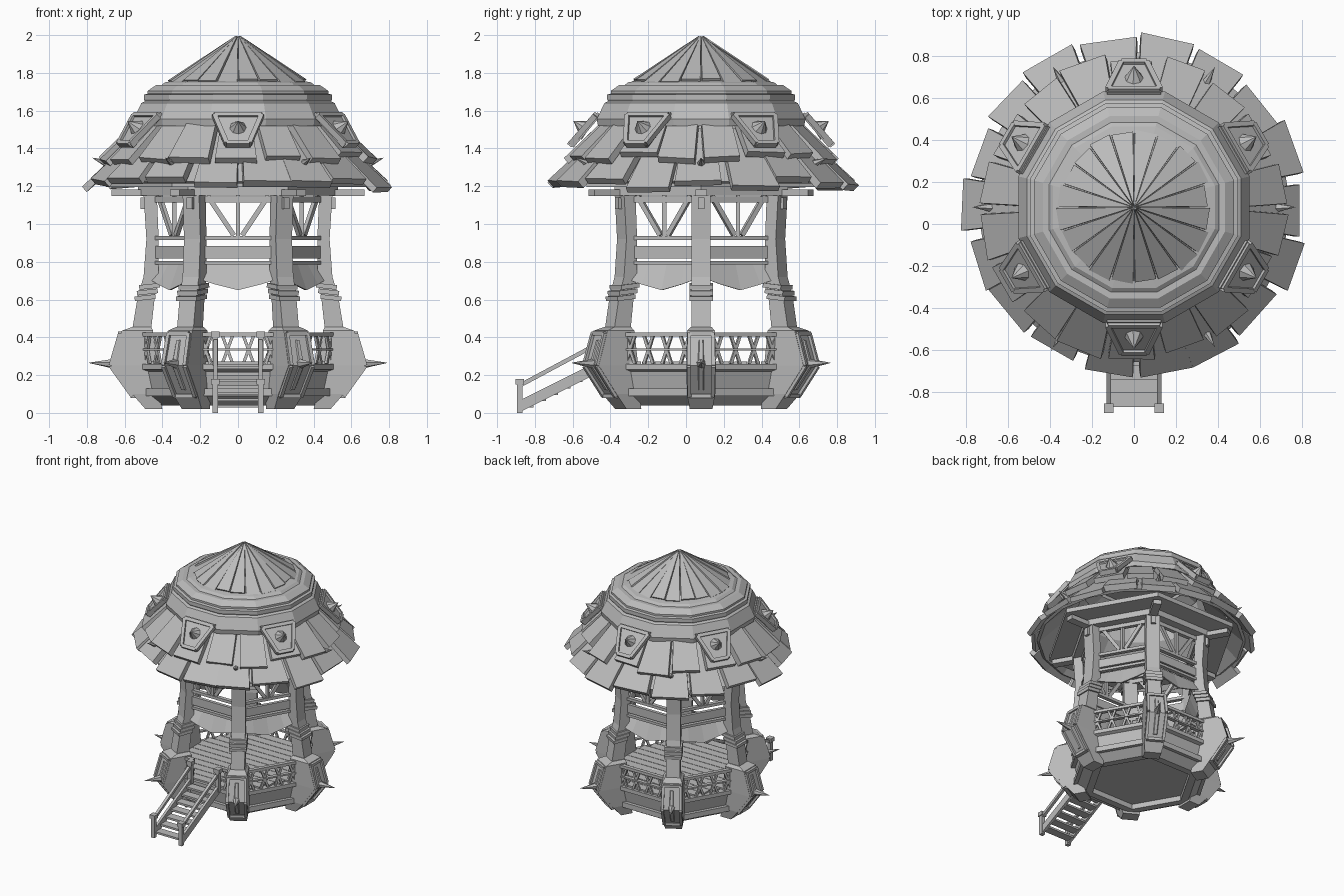
import bpy, bmesh, random
from math import sin, cos, radians, pi
from mathutils import Vector

random.seed(4)
cube = bpy.data.objects.get("Cube")
if cube:
    bpy.data.objects.remove(cube, do_unlink=True)

CENTRE_Y = 0.08
stone = bpy.data.materials.new("plain_grey")
stone.use_nodes = True
GREY = (0.5, 0.5, 0.5, 1)
stone.diffuse_color = GREY
stone.node_tree.nodes["Principled BSDF"].inputs["Base Color"].default_value = GREY


def P(deg, r, z, t=0.0):
    """Point at an angle and radius from the tower axis, shifted sideways by t."""
    a = radians(deg)
    return Vector((r * cos(a) - t * sin(a), CENTRE_Y + r * sin(a) + t * cos(a), z))


def side(k, t, r, z):
    """Point along side k of a hexagon with corners at the posts."""
    return P(60 * k, r, z).lerp(P(60 * k + 60, r, z), t)


def loft(bm, rings, loop=False):
    """Skin rings of points; cap the ends, or join last to first."""
    vs = [[bm.verts.new(p) for p in ring] for ring in rings]
    n = len(vs[0])
    pairs = list(zip(vs, vs[1:])) + ([(vs[-1], vs[0])] if loop else [])
    for lo, hi in pairs:
        for i in range(n):
            j = (i + 1) % n
            bm.faces.new((lo[i], lo[j], hi[j], hi[i]))
    if not loop:
        bm.faces.new(vs[0])
        bm.faces.new(vs[-1])


def lathe(bm, profile, n, turn=0, loop=False):
    loft(bm, [[P(turn + 360 * i / n, r, z) for i in range(n)] for r, z in profile], loop)


def beam(bm, p, q, w, h, up=(0, 0, 1)):
    """Rectangular bar from p to q, w wide and h high."""
    p, q = Vector(p), Vector(q)
    d = (q - p).normalized()
    s = d.cross(Vector(up))
    if s.length < 0.01:
        s = d.cross(Vector((0, 1, 0)))
    s.normalize()
    u = s.cross(d)
    corners = [s * w / 2 * a + u * h / 2 * b for a, b in ((-1, -1), (1, -1), (1, 1), (-1, 1))]
    loft(bm, [[e + c for c in corners] for e in (p, q)])


def spike(bm, base, tip, r, n=8):
    d = (tip - base).normalized()
    s = d.orthogonal().normalized()
    u = d.cross(s)
    ring = [s * cos(2 * pi * i / n) + u * sin(2 * pi * i / n) for i in range(n)]
    loft(bm, [[base + v * r for v in ring], [tip + v * 0.001 for v in ring]])


def slab(bm, deg, top, end, w0, w1, th, chip0=0.0, chip1=0.0):
    """Sloping plate from (r, z) top to (r, z) end; w0, w1 are half widths."""
    dr, dz = end[0] - top[0], end[1] - top[1]
    length = (dr * dr + dz * dz) ** 0.5
    nr, nz = -dz / length * th, dr / length * th
    rings = []
    for o in (0, 1):
        def at(f, t):
            return P(deg, top[0] + dr * f + nr * o, top[1] + dz * f + nz * o, t)
        rings.append([at(0, -w0), at(0, w0), at(1 - chip1, w1), at(1 - chip0, -w1)])
    loft(bm, rings)


def finish(name, bm):
    bmesh.ops.recalc_face_normals(bm, faces=bm.faces)
    mesh = bpy.data.meshes.new(name)
    bm.to_mesh(mesh)
    bm.free()
    mesh.materials.append(stone)
    obj = bpy.data.objects.new(name, mesh)
    bpy.context.scene.collection.objects.link(obj)


# Hexagonal platform with stepped trim and a recessed underside
bm = bmesh.new()
lathe(bm, [(0.37, 0.08), (0.37, 0.04), (0.43, 0.04), (0.50, 0.09), (0.53, 0.09), (0.53, 0.13),
           (0.50, 0.13), (0.52, 0.22), (0.55, 0.23), (0.55, 0.26), (0.48, 0.26)], 6)
finish("platform", bm)

# Floor planks clipped to the hexagon
bm = bmesh.new()
for i in range(-6, 7):
    y = i * 0.07
    half = 0.51 - abs(y) * 0.577
    beam(bm, (-half, CENTRE_Y + y, 0.262), (half, CENTRE_Y + y, 0.262), 0.066, 0.02)
finish("floor_planks", bm)

# Six posts, each with a heavy foot, framed panel, spike, bands and roof bracket
posts, feet, frames, spikes, bands, brackets, rafters = [bmesh.new() for _ in range(7)]
FOOT = [(0.40, 0.49, 0.06, 0.02), (0.42, 0.56, 0.075, 0.1), (0.43, 0.67, 0.078, 0.25),
        (0.45, 0.615, 0.074, 0.435), (0.46, 0.56, 0.055, 0.455)]
SHAFT = [(0.46, 0.56, 0.05, 0.44), (0.44, 0.53, 0.05, 0.62), (0.42, 0.50, 0.05, 0.72),
         (0.42, 0.485, 0.05, 0.92), (0.43, 0.50, 0.05, 1.16)]
PANEL = [(0.555, 0.062, 0.09), (0.67, 0.066, 0.25), (0.62, 0.062, 0.42)]
for k in range(6):
    a = 60 * k
    for bm, rows in ((feet, FOOT), (posts, SHAFT)):
        loft(bm, [[P(a, r0, z, -w), P(a, r1, z, -w), P(a, r1, z, w), P(a, r0, z, w)] for r0, r1, w, z in rows])
    out = P(a, 1, 0) - P(a, 0, 0)
    for (r0, w0, z0), (r1, w1, z1) in zip(PANEL, PANEL[1:]):
        for s in (-1, 1):
            beam(frames, P(a, r0, z0, s * w0), P(a, r1, z1, s * w1), 0.02, 0.03, out)
    for r, w, z in (PANEL[0], PANEL[2]):
        beam(frames, P(a, r, z, -w), P(a, r, z, w), 0.02, 0.03, out)
    # Raised ridge inside the panel
    loft(frames, [[P(a, r - 0.02, z, -w), P(a, r + 0.012, z, -w / 3), P(a, r + 0.012, z, w / 3), P(a, r - 0.02, z, w)]
                  for r, w, z in ((0.57, 0.03, 0.12), (0.665, 0.035, 0.25), (0.625, 0.025, 0.385))])
    spike(spikes, P(a, 0.65, 0.26), P(a, 0.79, 0.265), 0.028, 6)
    for z in (0.61, 0.64, 0.67):
        r = 0.48 - (z - 0.64) * 0.4
        beam(bands, P(a, r - 0.055, z + 0.006), P(a, r + 0.055, z - 0.006), 0.125, 0.024)
    beam(brackets, P(a, 0.40, 1.165), P(a, 0.67, 1.165), 0.06, 0.035)
    beam(brackets, P(a, 0.45, 1.11), P(a, 0.515, 1.11), 0.035, 0.06)
    spike(rafters, P(a, 0.64, 1.30), P(a, 0.77, 1.35), 0.035, 6)
for name, bm in (("post_shafts", posts), ("post_feet", feet), ("foot_panels", frames), ("foot_spikes", spikes),
                 ("post_bands", bands), ("roof_brackets", brackets), ("roof_spikes", rafters)):
    finish(name, bm)

# Railing on five sides, with short stubs beside the stair opening
bm = bmesh.new()
for k in range(6):
    spans = [(0.08, 0.27), (0.73, 0.92)] if k == 4 else [(0.08, 0.92)]
    for t0, t1 in spans:
        for z, h in ((0.415, 0.022), (0.335, 0.012)):
            beam(bm, side(k, t0, 0.53, z), side(k, t1, 0.53, z), 0.03, h)
        n = 1 if k == 4 else 4
        for i in range(n):
            u, v = [t0 + (t1 - t0) * (i + f) / n for f in (0.25, 0.75)]
            beam(bm, side(k, u, 0.53, 0.26), side(k, v, 0.53, 0.41), 0.014, 0.016)
            beam(bm, side(k, v, 0.53, 0.26), side(k, u, 0.53, 0.41), 0.014, 0.016)
finish("railing", bm)

# Stairs: treads, stringers, newel posts and handrails
bm = bmesh.new()
for i in range(7):
    f = i / 6
    y, z = -0.84 + 0.39 * f, 0.035 + 0.205 * f
    beam(bm, (-0.11, y, z), (0.11, y, z), 0.066, 0.015)
for x in (-0.12, 0.12):
    beam(bm, (x, -0.88, 0.035), (x, -0.42, 0.265), 0.02, 0.055)
    beam(bm, (x, -0.88, 0.145), (x, -0.44, 0.38), 0.022, 0.022)
    for y, z in ((-0.88, 0.0), (-0.42, 0.25)):
        beam(bm, (x, y, z), (x, y, z + 0.155), 0.03, 0.03)
        beam(bm, (x, y, z + 0.15), (x, y, z + 0.18), 0.045, 0.045)
finish("stairs", bm)

# Upper wall boards and V braces between the posts
bm = bmesh.new()
for k in range(6):
    for z, w, h in ((0.925, 0.03, 0.022), (0.85, 0.025, 0.065), (0.795, 0.03, 0.02), (1.13, 0.03, 0.03)):
        beam(bm, side(k, 0, 0.45, z), side(k, 1, 0.45, z), w, h)
    beam(bm, side(k, 0.5, 0.45, 0.93), side(k, 0.5, 0.45, 1.17), 0.022, 0.022)
    for s in (-1, 1):
        beam(bm, side(k, 0.5 + 0.05 * s, 0.45, 0.94), side(k, 0.5 + 0.36 * s, 0.45, 1.15), 0.022, 0.026)
finish("upper_framing", bm)

# Sagging skirt panels below the boards, flared outward
bm = bmesh.new()
for k in range(6):
    rings = []
    for t, low in ((0.02, 0.715), (0.25, 0.68), (0.5, 0.65), (0.75, 0.68), (0.98, 0.715)):
        rings.append([side(k, t, 0.42, 0.79), side(k, t, 0.485, low), side(k, t, 0.47, low), side(k, t, 0.405, 0.79)])
    loft(bm, rings)
finish("sagging_panels", bm)

# Stepped hexagonal wall plate and inner roof shell
bm = bmesh.new()
lathe(bm, [(0.42, 1.15), (0.53, 1.15), (0.53, 1.195), (0.70, 1.195), (0.70, 1.23), (0.42, 1.23)], 6, loop=True)
finish("wall_plate", bm)
bm = bmesh.new()
lathe(bm, [(0.75, 1.225), (0.48, 1.485), (0.44, 1.64), (0.42, 1.63), (0.46, 1.47), (0.73, 1.215)], 18, loop=True)
finish("roof_shell", bm)

# Two overlapping rows of uneven roof tiles
COUNT = 18
for name, top, end, w0, w1, shift in (
        ("lower_tiles", (0.47, 1.48), (0.785, 1.185), 0.078, 0.130, 0),
        ("upper_tiles", (0.48, 1.53), (0.695, 1.325), 0.078, 0.110, 0.5)):
    bm = bmesh.new()
    for i in range(COUNT):
        jitter = random.uniform(-0.025, 0.02)
        slab(bm, 360 * (i + shift) / COUNT + random.uniform(-1.5, 1.5), top,
             (end[0] + jitter, end[1] - jitter), w0, w1 + random.uniform(-0.015, 0.008),
             random.uniform(0.034, 0.048), random.uniform(0, 0.06), random.uniform(0, 0.06))
    finish(name, bm)

# Twelve-sided collar with a flared skirt above the tiles
bm = bmesh.new()
lathe(bm, [(0.565, 1.52), (0.572, 1.555), (0.53, 1.64), (0.51, 1.65), (0.515, 1.66), (0.515, 1.685),
           (0.495, 1.69), (0.495, 1.705), (0.45, 1.735), (0.42, 1.735), (0.40, 1.75), (0.34, 1.76),
           (0.34, 1.70), (0.46, 1.62), (0.52, 1.53)], 12, 15, loop=True)
finish("roof_collar", bm)

# Six framed plaques with studs
plaques, studs = bmesh.new(), bmesh.new()
for k in range(6):
    a = 30 + 60 * k
    slab(plaques, a, (0.53, 1.575), (0.675, 1.405), 0.13, 0.065, 0.025)
    normal = P(a, 0.77, 0.64) - P(a, 0, 0)
    rim = [P(a, 0.56, 1.575, -0.125), P(a, 0.56, 1.575, 0.125), P(a, 0.69, 1.425, 0.06), P(a, 0.69, 1.425, -0.06)]
    for p, q in zip(rim, rim[1:] + rim[:1]):
        beam(plaques, p, q, 0.025, 0.03, normal)
    spike(studs, P(a, 0.60, 1.495), P(a, 0.675, 1.545), 0.06)
finish("roof_plaques", plaques)
finish("plaque_studs", studs)

# Pointed cap of narrow radiating planks over a plain cone
bm = bmesh.new()
lathe(bm, [(0.39, 1.725), (0.002, 1.985)], 20)
finish("cap_cone", bm)
bm = bmesh.new()
for i in range(20):
    f = random.uniform(0.86, 0.97)
    slab(bm, 18 * i + 9, (0.004, 1.982), (0.39 * f, 1.982 - 0.257 * f), 0.001, 0.058 * f,
         random.uniform(0.008, 0.018))
finish("cap_planks", bm)
